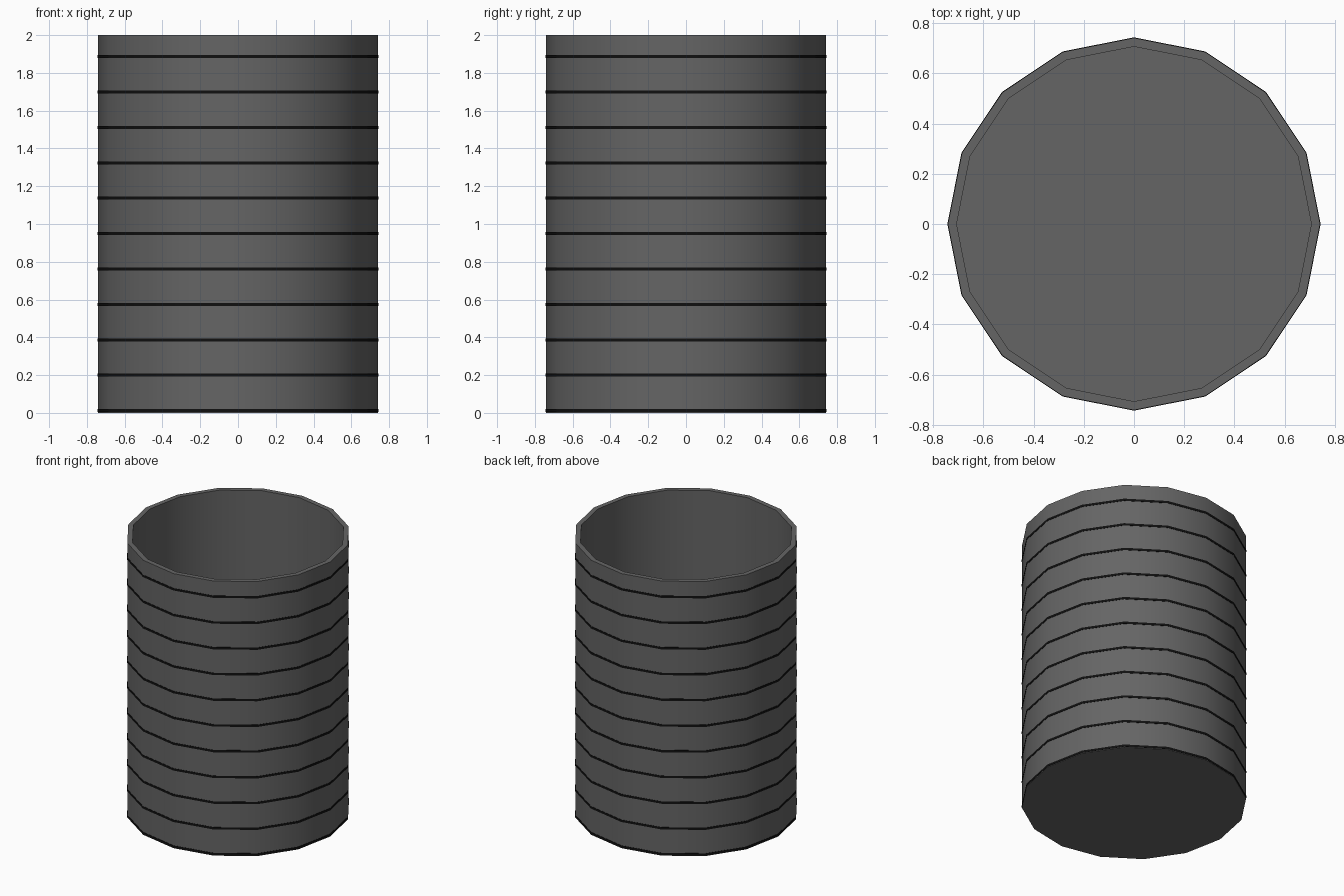
import bpy, bmesh, math

if "Cube" in bpy.data.objects:
    bpy.data.objects.remove(bpy.data.objects["Cube"])

SIDES = 16

def material(name, v):
    m = bpy.data.materials.new(name)
    m.diffuse_color = (v, v, v, 1)
    m.use_nodes = True
    m.node_tree.nodes["Principled BSDF"].inputs["Base Color"].default_value = m.diffuse_color
    return m

def lathe(name, profile, mat, closed=False):
    """Revolve an (r, z) profile; r = 0 points become single poles."""
    bm = bmesh.new()
    pts = [bm.verts.new((r, 0, z)) for r, z in profile]
    edges = [bm.edges.new(p) for p in zip(pts, pts[1:])]
    if closed:
        edges.append(bm.edges.new((pts[-1], pts[0])))
    bmesh.ops.spin(bm, geom=pts + edges, cent=(0, 0, 0), axis=(0, 0, 1),
                   angle=math.tau, steps=SIDES, use_duplicate=False)
    bmesh.ops.remove_doubles(bm, verts=bm.verts, dist=1e-4)
    bmesh.ops.recalc_face_normals(bm, faces=bm.faces)
    me = bpy.data.meshes.new(name)
    bm.to_mesh(me)
    bm.free()
    ob = bpy.data.objects.new(name, me)
    bpy.context.collection.objects.link(ob)
    me.materials.append(mat)
    bpy.ops.object.select_all(action='DESELECT')
    ob.select_set(True)
    bpy.context.view_layer.objects.active = ob
    bpy.ops.object.shade_smooth_by_angle(angle=math.radians(30))
    return ob

grey = material("dark_grey", 0.13)
black = material("black", 0.005)

# Hollow open-topped body with a thin floor
lathe("container_body", [(0, 0), (0.742, 0), (0.742, 2), (0.707, 2),
                         (0.707, 0.035), (0, 0.035)], grey)

# Thin dark bands, evenly spaced up the wall
for i in range(11):
    z = 0.012 + i * 0.1874
    lathe(f"band_{i + 1}", [(0.735, z - 0.008), (0.744, z - 0.008),
                            (0.744, z + 0.008), (0.735, z + 0.008)], black, True)
